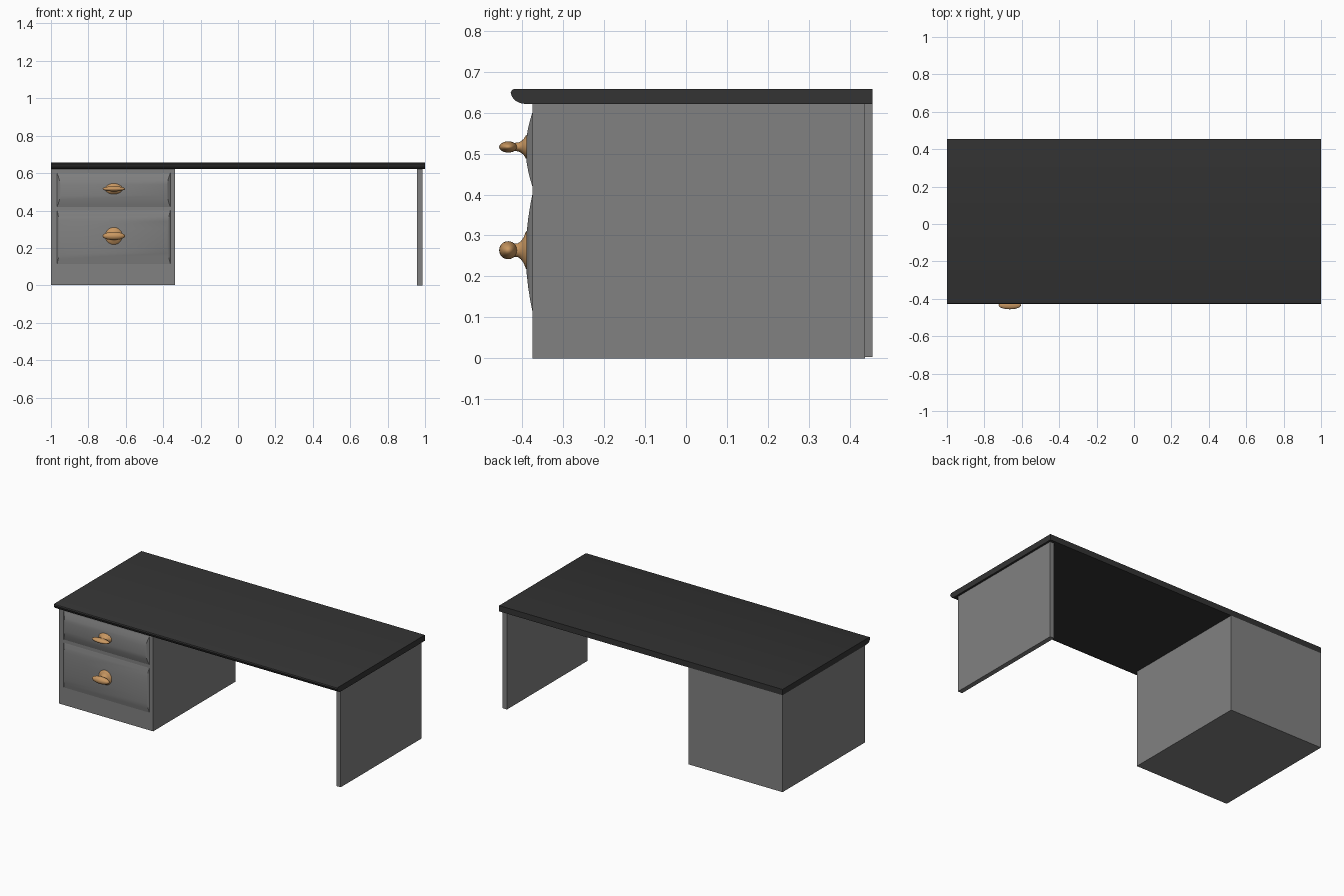
import bpy
import bmesh
from math import cos, sin, pi, radians

if "Cube" in bpy.data.objects:
    bpy.data.objects.remove(bpy.data.objects["Cube"])


def material(name, r, g, b):
    m = bpy.data.materials.new(name)
    m.use_nodes = True
    m.diffuse_color = (r, g, b, 1)
    m.node_tree.nodes["Principled BSDF"].inputs["Base Color"].default_value = (r, g, b, 1)
    return m


grey = material("grey_paint", 0.22, 0.22, 0.22)
black = material("black_top", 0.034, 0.034, 0.034)
wood = material("light_wood", 0.58, 0.31, 0.12)


def finish(name, bm, mat, smooth=None):
    """Turn a bmesh into a named object, smooth below the given angle."""
    bmesh.ops.recalc_face_normals(bm, faces=bm.faces)
    mesh = bpy.data.meshes.new(name)
    bm.to_mesh(mesh)
    bm.free()
    mesh.materials.append(mat)
    ob = bpy.data.objects.new(name, mesh)
    bpy.context.collection.objects.link(ob)
    if smooth:
        bpy.ops.object.select_all(action='DESELECT')
        ob.select_set(True)
        bpy.context.view_layer.objects.active = ob
        bpy.ops.object.shade_smooth_by_angle(angle=radians(smooth))
    return ob


def loft(name, rings, mat, smooth=None):
    """Skin a list of closed rings and cap both ends."""
    bm = bmesh.new()
    loops = [[bm.verts.new(p) for p in ring] for ring in rings]
    for a, b in zip(loops, loops[1:]):
        for i in range(len(a)):
            j = (i + 1) % len(a)
            bm.faces.new((a[i], a[j], b[j], b[i]))
    bm.faces.new(loops[0])
    bm.faces.new(loops[-1])
    return finish(name, bm, mat, smooth)


def rect(x0, x1, z0, z1, y):
    return [(x0, y, z0), (x1, y, z0), (x1, y, z1), (x0, y, z1)]


def box(name, x0, x1, y0, y1, z0, z1, mat):
    return loft(name, [rect(x0, x1, z0, z1, y) for y in (y0, y1)], mat)


# Cabinet and end panel
FRONT = -0.375
box("drawer_cabinet", -1, -0.336, FRONT, 0.455, 0.003, 0.621, grey)
box("end_panel", 0.957, 0.987, FRONT, 0.437, 0, 0.621, grey)

# Desk top with a rounded nose along the front
nose = [(0.455, 0.621), (-0.392, 0.621), (-0.405, 0.623), (-0.417, 0.629),
        (-0.425, 0.639), (-0.428, 0.648), (-0.425, 0.655), (-0.418, 0.658), (0.455, 0.658)]
loft("desk_top", [[(x, y, z) for y, z in nose] for x in (-1, 1)], black, 30)


# Bulged drawer fronts
def drawer(name, z0, z1):
    x0, x1, h = -0.967, -0.362, z1 - z0
    steps = [(0, 0, 0), (0.006, 0.09, 0.005), (0.012, 0.2, 0.010), (0.02, 0.34, 0.0145)]
    loft(name, [rect(x0 + dx, x1 - dx, z0 + h * f, z1 - h * f, FRONT - d)
                for dx, f, d in steps], grey, 30)


# Knob: flared foot plus a wide oval grip
def knob(name, z, flat):
    x, n = -0.664, 24
    foot = [(0.048, -0.386), (0.045, -0.391), (0.032, -0.396), (0.022, -0.403),
            (0.017, -0.410), (0.016, -0.425)]
    loft(name + "_foot", [[(x + r * cos(2 * pi * i / n), y, z + flat * r * sin(2 * pi * i / n))
                           for i in range(n)] for r, y in foot], wood, 60)
    bm = bmesh.new()
    bmesh.ops.create_uvsphere(bm, u_segments=24, v_segments=16, radius=1)
    for v in bm.verts:
        v.co = (x + v.co.x * 0.06, -0.434 + v.co.y * 0.022, z + v.co.z * 0.022 * flat)
    finish(name + "_grip", bm, wood, 60)


drawer("upper_drawer", 0.42, 0.60)
drawer("lower_drawer", 0.115, 0.40)
knob("upper_knob", 0.516, 0.62)
knob("lower_knob", 0.264, 1)
